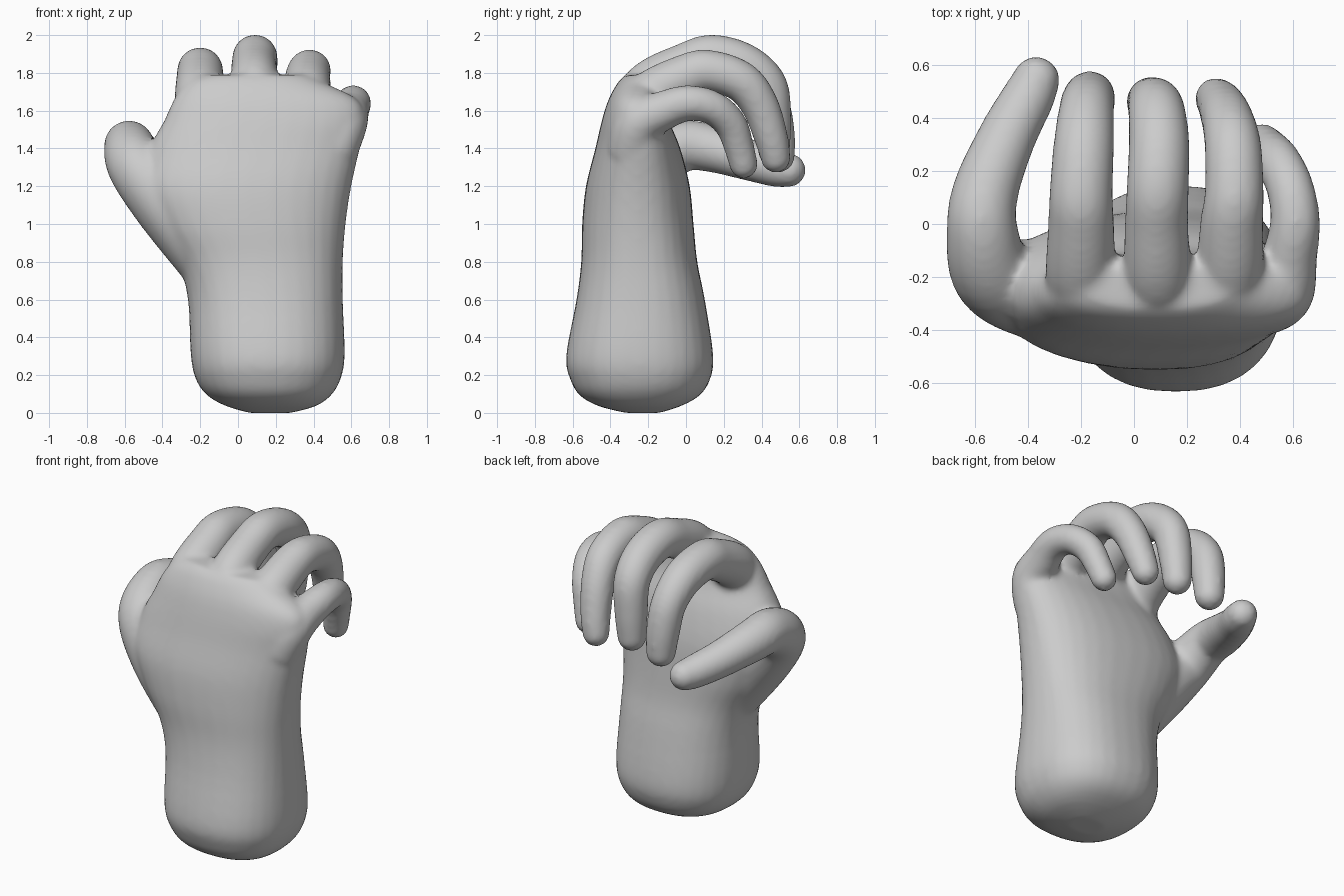
import bpy, bmesh, math
from mathutils import Vector

bm = bmesh.new()
SIDES = 32


def resample(keys, steps=6):
    """Catmull-Rom interpolation through tuples of any length."""
    out = []
    for i in range(len(keys) - 1):
        a, b, c, d = (Vector(keys[min(max(i + k, 0), len(keys) - 1)]) for k in (-1, 0, 1, 2))
        for s in range(steps):
            t = s / steps
            out.append(0.5 * (2 * b + (c - a) * t + (2 * a - 5 * b + 4 * c - d) * t * t
                              + (3 * b - a - 3 * c + d) * t ** 3))
    return out + [Vector(keys[-1])]


def loft(rings):
    """Closed skin through a list of point rings."""
    loops = [[bm.verts.new(p) for p in ring] for ring in rings]
    faces = [bm.faces.new(loops[0]), bm.faces.new(loops[-1])]
    for lo, hi in zip(loops, loops[1:]):
        for i in range(SIDES):
            j = (i + 1) % SIDES
            faces.append(bm.faces.new((lo[i], lo[j], hi[j], hi[i])))
    bmesh.ops.recalc_face_normals(bm, faces=faces)


def tube(keys):
    """Round tapered finger through (x, y, z, radius) points, with a ball tip."""
    pts = resample(keys)
    rings = []
    for i, p in enumerate(pts):
        t = (pts[min(i + 1, len(pts) - 1)].xyz - pts[max(i - 1, 0)].xyz).normalized()
        u = t.cross(Vector((1, 0, 0))).normalized()
        v = t.cross(u)
        rings.append([p.xyz + p.w * (u * math.cos(a) + v * math.sin(a))
                      for a in (2 * math.pi * k / SIDES for k in range(SIDES))])
    loft(rings)
    ball = bmesh.ops.create_uvsphere(bm, u_segments=24, v_segments=16, radius=pts[-1].w)
    bmesh.ops.translate(bm, verts=ball["verts"], vec=pts[-1].xyz)


def body(sections):
    """Rounded sections given as (z, x min, x max, y min, y max)."""
    rings = []
    for z, x0, x1, y0, y1 in resample(sections, 4):
        ring = []
        for k in range(SIDES):
            c, s = math.cos(2 * math.pi * k / SIDES), math.sin(2 * math.pi * k / SIDES)
            e = 0.85
            ring.append(Vector(((x0 + x1) / 2 + (x1 - x0) / 2 * math.copysign(abs(c) ** e, c),
                                (y0 + y1) / 2 + (y1 - y0) / 2 * math.copysign(abs(s) ** e, s), z)))
        rings.append(ring)
    loft(rings)


# wrist and palm
body([(0.0, 0.06, 0.28, -0.32, -0.14), (0.035, -0.06, 0.41, -0.46, -0.03),
      (0.09, -0.16, 0.49, -0.56, 0.07), (0.17, -0.22, 0.54, -0.61, 0.125),
      (0.3, -0.25, 0.565, -0.635, 0.145), (0.6, -0.265, 0.555, -0.58, 0.10),
      (0.8, -0.32, 0.555, -0.555, 0.06), (1.0, -0.44, 0.57, -0.55, 0.04),
      (1.2, -0.52, 0.60, -0.53, 0.02), (1.4, -0.47, 0.645, -0.48, -0.03),
      (1.55, -0.39, 0.67, -0.445, -0.09), (1.66, -0.34, 0.63, -0.41, -0.11),
      (1.75, -0.27, 0.45, -0.36, -0.13), (1.79, -0.18, 0.36, -0.32, -0.16)])

# thumb
tube([(-0.12, -0.26, 0.82, 0.2), (-0.36, -0.25, 1.1, 0.19), (-0.53, -0.19, 1.3, 0.16),
      (-0.575, -0.02, 1.41, 0.135), (-0.56, 0.13, 1.40, 0.125), (-0.48, 0.33, 1.34, 0.11),
      (-0.40, 0.48, 1.295, 0.1), (-0.37, 0.545, 1.285, 0.09)])
# index finger
tube([(-0.17, -0.27, 1.5, 0.14), (-0.2, -0.2, 1.66, 0.135), (-0.2, 0.0, 1.78, 0.125),
      (-0.2, 0.12, 1.815, 0.12), (-0.19, 0.3, 1.775, 0.115), (-0.18, 0.43, 1.66, 0.105),
      (-0.17, 0.475, 1.5, 0.1), (-0.165, 0.49, 1.36, 0.088)])
# middle finger
tube([(0.1, -0.29, 1.55, 0.14), (0.09, -0.2, 1.73, 0.13), (0.085, 0.0, 1.84, 0.12),
      (0.09, 0.14, 1.885, 0.118), (0.095, 0.31, 1.84, 0.115), (0.085, 0.43, 1.73, 0.108),
      (0.07, 0.46, 1.55, 0.098), (0.06, 0.465, 1.39, 0.086)])
# ring finger
tube([(0.32, -0.28, 1.5, 0.14), (0.36, -0.2, 1.67, 0.13), (0.37, 0.0, 1.78, 0.12),
      (0.38, 0.12, 1.81, 0.112), (0.375, 0.29, 1.755, 0.108), (0.355, 0.39, 1.63, 0.1),
      (0.33, 0.45, 1.46, 0.09), (0.31, 0.475, 1.35, 0.08)])
# little finger
tube([(0.5, -0.29, 1.38, 0.13), (0.56, -0.25, 1.53, 0.125), (0.59, -0.12, 1.6, 0.105),
      (0.61, 0.01, 1.64, 0.095), (0.59, 0.14, 1.615, 0.09), (0.545, 0.235, 1.53, 0.087),
      (0.51, 0.28, 1.41, 0.08), (0.485, 0.305, 1.315, 0.076)])

mesh = bpy.data.meshes.new("hand")
bm.to_mesh(mesh)
bm.free()
hand = bpy.data.objects.new("hand", mesh)
bpy.context.collection.objects.link(hand)

# fuse the parts into one smooth skin
fuse = hand.modifiers.new("fuse", 'REMESH')
fuse.mode = 'VOXEL'
fuse.voxel_size = 0.017
fuse.use_smooth_shade = True
soften = hand.modifiers.new("soften", 'SMOOTH')
soften.factor = 0.5
soften.iterations = 10
